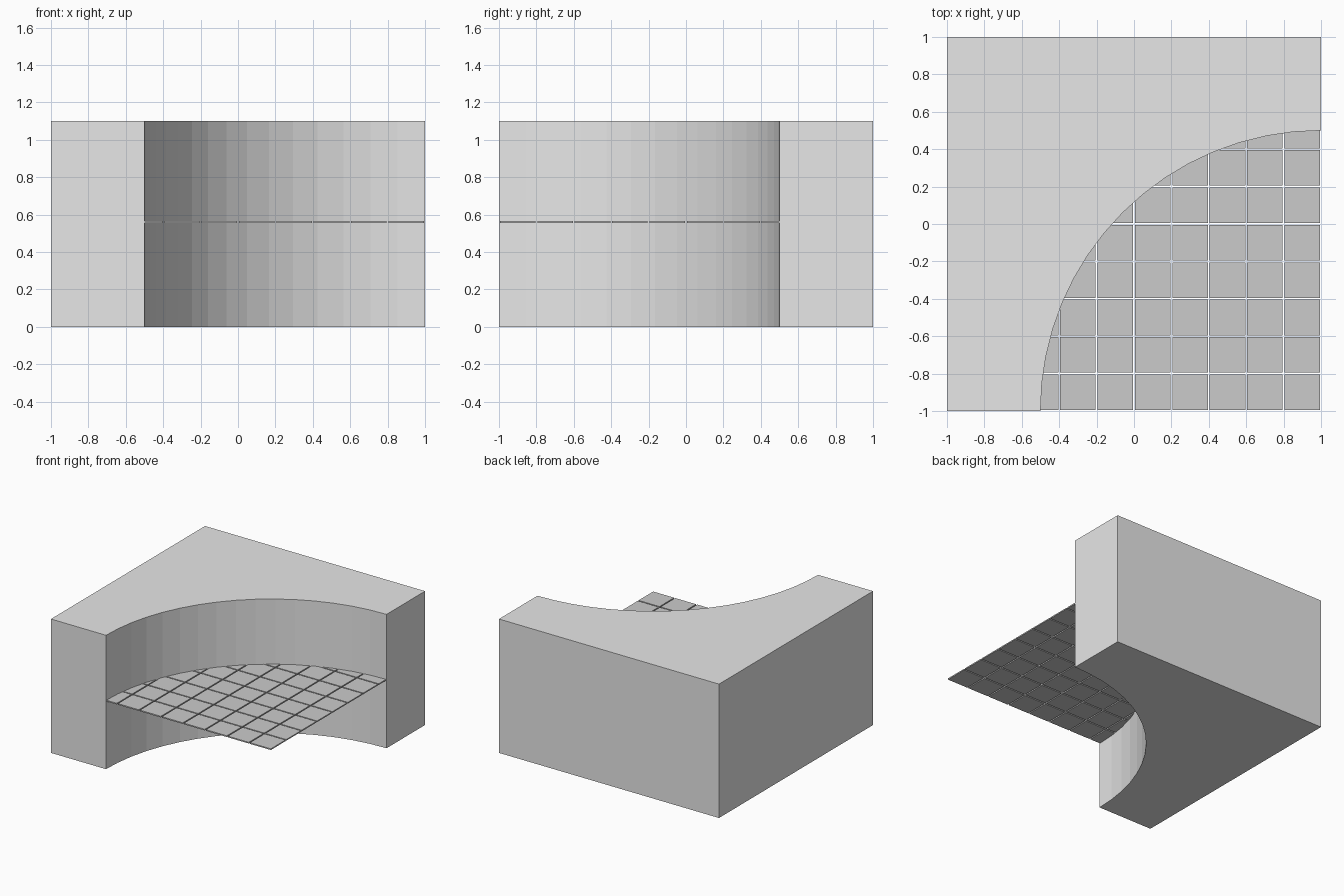
import bpy, bmesh, math
from mathutils import Vector

if "Cube" in bpy.data.objects:
    bpy.data.objects.remove(bpy.data.objects["Cube"])

CX, CY, R, SEG = 1.0, -1.0, 1.5, 16   # cut-out centre, radius, facets per quarter
HEIGHT = 1.1


def material(name, v):
    m = bpy.data.materials.new(name)
    m.diffuse_color = (v, v, v, 1)
    m.use_nodes = True
    m.node_tree.nodes["Principled BSDF"].inputs["Base Color"].default_value = m.diffuse_color
    return m


def finish(bm, name, mat):
    bmesh.ops.recalc_face_normals(bm, faces=bm.faces[:])
    me = bpy.data.meshes.new(name)
    bm.to_mesh(me)
    bm.free()
    me.materials.append(mat)
    ob = bpy.data.objects.new(name, me)
    bpy.context.collection.objects.link(ob)
    return ob


def extrude_up(bm, h):
    res = bmesh.ops.extrude_face_region(bm, geom=bm.faces[:])
    verts = [g for g in res["geom"] if isinstance(g, bmesh.types.BMVert)]
    bmesh.ops.translate(bm, verts=verts, vec=(0, 0, h))


# arc points from the right side round to the front
arc = []
for i in range(SEG + 1):
    a = math.pi / 2 * (1 + i / SEG)
    arc.append((CX + R * math.cos(a), CY + R * math.sin(a)))

# block with quarter-round recess
bm = bmesh.new()
outline = arc + [(-1, -1), (-1, 1), (1, 1)]
bm.faces.new([bm.verts.new((x, y, 0)) for x, y in outline])
extrude_up(bm, HEIGHT)
finish(bm, "curved_block", material("light grey", 0.8))

# thin tiles filling the recess, trimmed to the curved wall
bm = bmesh.new()
STEP, GAP = 0.2, 0.01
for i in range(8):
    for j in range(8):
        x0, x1 = 1 - (i + 1) * STEP + GAP / 2, 1 - i * STEP - GAP / 2
        y0, y1 = -1 + j * STEP + GAP / 2, -1 + (j + 1) * STEP - GAP / 2
        bm.faces.new([bm.verts.new((x, y, 0.555)) for x, y in
                      ((x0, y0), (x1, y0), (x1, y1), (x0, y1))])
for p, q in zip(arc, arc[1:]):
    n = Vector(((p[0] + q[0]) / 2 - CX, (p[1] + q[1]) / 2 - CY, 0)).normalized()
    bmesh.ops.bisect_plane(bm, geom=bm.verts[:] + bm.edges[:] + bm.faces[:],
                           plane_co=(p[0], p[1], 0), plane_no=n, clear_outer=True)
extrude_up(bm, 0.01)
finish(bm, "floor_tiles", material("mid grey", 0.6))
